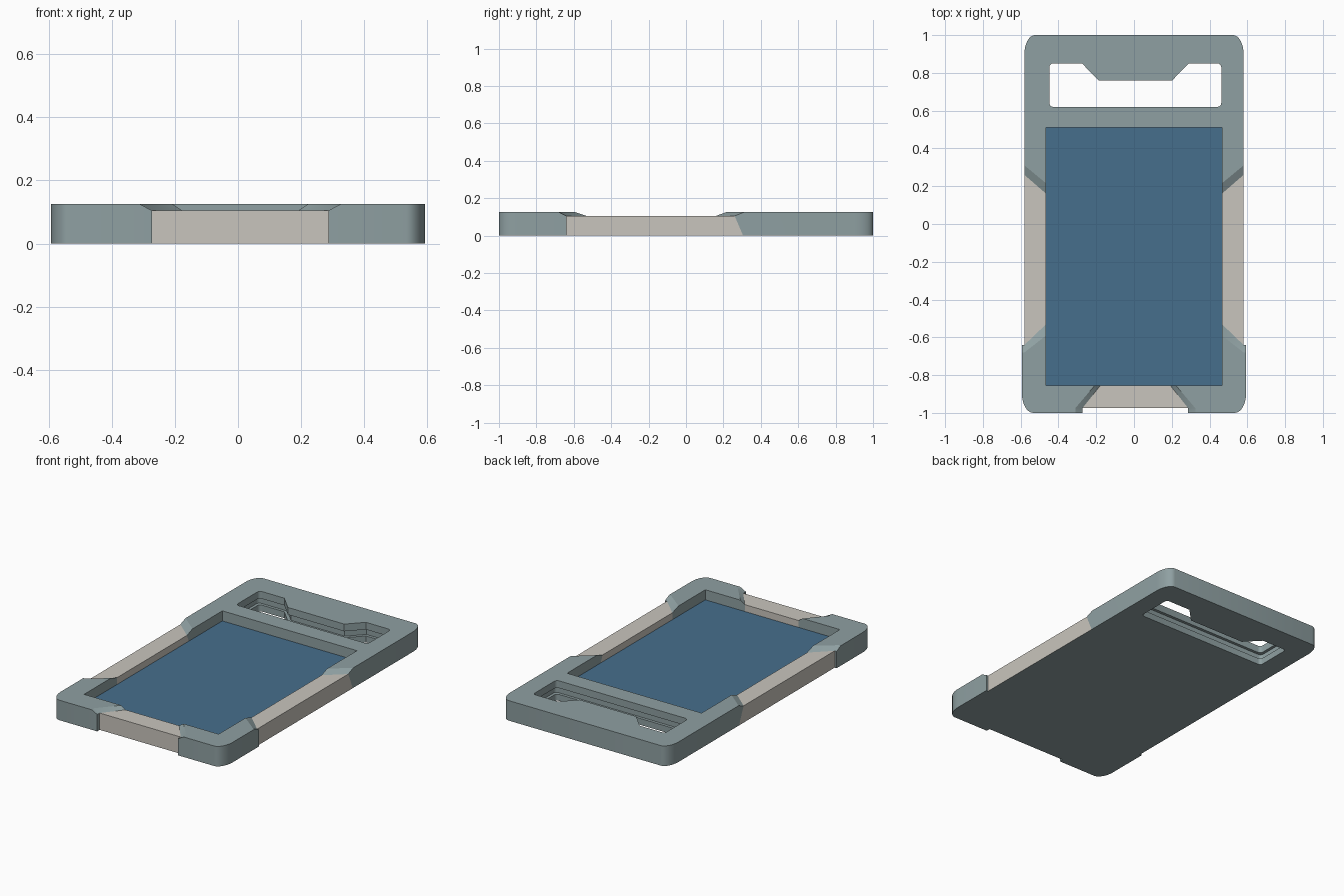
import bpy, bmesh, math

if "Cube" in bpy.data.objects:
    bpy.data.objects.remove(bpy.data.objects["Cube"])

def material(name, rgb):
    m = bpy.data.materials.new(name)
    m.diffuse_color = (*rgb, 1)
    m.use_nodes = True
    m.node_tree.nodes["Principled BSDF"].inputs["Base Color"].default_value = m.diffuse_color
    return m

GREY = material("frame grey", (0.275, 0.352, 0.361))
CREAM = material("grip cream", (0.584, 0.558, 0.509))
BLUE = material("screen blue", (0.061, 0.156, 0.262))
LOW, TOP, SCREEN_Z, OFF = 0.105, 0.125, 0.062, 0.007


def loft(name, levels, mats):
    """Stack matching outlines [(z, points)] into a closed solid."""
    bm = bmesh.new()
    rings = [[bm.verts.new((x, y, z)) for x, y in pts] for z, pts in levels]
    n = len(rings[0])
    for a, b in zip(rings, rings[1:]):
        for i in range(n):
            j = (i + 1) % n
            bm.faces.new((a[i], a[j], b[j], b[i]))
    bm.faces.new(rings[0])
    bm.faces.new(rings[-1])
    bmesh.ops.recalc_face_normals(bm, faces=bm.faces)
    bm.normal_update()
    if len(mats) > 1:  # underside uses the second colour
        for f in bm.faces:
            f.material_index = 1 if f.normal.z < -0.9 else 0
    me = bpy.data.meshes.new(name)
    bm.to_mesh(me)
    bm.free()
    for m in mats:
        me.materials.append(m)
    ob = bpy.data.objects.new(name, me)
    bpy.context.collection.objects.link(ob)
    return ob


def select(ob):
    bpy.ops.object.select_all(action='DESELECT')
    ob.select_set(True)
    bpy.context.view_layer.objects.active = ob


def smooth(ob):
    select(ob)
    bpy.ops.object.shade_smooth_by_angle(angle=math.radians(25))


def arc(cx, cy, rx, ry, a0, a1, n=8):
    out = []
    for i in range(n + 1):
        a = math.radians(a0 + (a1 - a0) * i / n)
        out.append((cx + rx * math.cos(a), cy + ry * math.sin(a)))
    return out


def mirror(pts, s, dx=0.0):
    return [(s * x + dx, y) for x, y in pts]


# back frame with two arms reaching along the screen
def back_outline(outer, inner):
    half = [(0.465, 0.51), (0.465, inner), (0.58, outer)]
    half += arc(0.525, 0.90, 0.055, 0.10, 0, 90)
    return half + mirror(half[::-1], -1)


frame = loft("back_frame", [(0, back_outline(0.305, 0.205)),
                            (LOW, back_outline(0.26, 0.16)),
                            (TOP, back_outline(0.31, 0.215))], [GREY])


# handle opening, with a shallow groove around its inner wall
def opening(g):
    r = 0.02
    half = [(0.195 - g / 2, 0.76 + g), (0.282 - g / 2, 0.85 + g)]
    half += arc(0.455 + g - r, 0.85 + g - r, r, r, 90, 0, 4)
    half += arc(0.455 + g - r, 0.62 - g + r, r, r, 0, -90, 4)
    return mirror(half, 1, OFF) + mirror(half[::-1], -1, OFF)


for name, g, z0, z1 in (("opening_cutter", 0, -0.1, 0.3),
                        ("groove_cutter", 0.018, 0.04, 0.08)):
    cutter = loft(name, [(z0, opening(g)), (z1, opening(g))], [GREY])
    cutter.hide_render = True
    mod = frame.modifiers.new(name, 'BOOLEAN')
    mod.operation, mod.solver, mod.object = 'DIFFERENCE', 'EXACT', cutter
    select(frame)
    bpy.ops.object.modifier_apply(modifier=name)
    bpy.data.objects.remove(cutter)
smooth(frame)


# front corner guards and side grips
def corner_outline(side, inner, cut_out, cut_in):
    pts = [(0.593, side), (0.58, side), (0.465, inner), (0.465, -0.855),
           (cut_in, -0.855), (cut_out, -0.975), (cut_out, -1.0)]
    return pts + arc(0.533, -0.90, 0.06, 0.10, -90, 0)


for s, label in ((1, "right"), (-1, "left")):
    low = corner_outline(-0.64, -0.53, 0.28, 0.185)
    high = corner_outline(-0.68, -0.59, 0.318, 0.215)
    # the front cut is a touch off centre
    shift = lambda pts: [(s * x + (OFF if x < 0.4 else 0), y) for x, y in pts]
    smooth(loft("corner_guard_" + label,
                [(0, shift(low)), (LOW, shift(low)), (TOP, shift(high))], [GREY]))

    def grip(outer, inner):
        return mirror([(0.58, outer), (0.465, inner), (0.465, -0.53), (0.58, -0.64)], s)
    loft("side_grip_" + label, [(0, grip(0.305, 0.205)), (LOW, grip(0.26, 0.16))],
         [CREAM, GREY])

# front grip
front = mirror([(0.28, -0.975), (0.185, -0.855), (-0.185, -0.855), (-0.28, -0.975)], 1, OFF)
loft("front_grip", [(0, front), (LOW, front)], [CREAM, GREY])

# back panel and recessed screen
panel = [(-0.465, -0.855), (0.465, -0.855), (0.465, 0.51), (-0.465, 0.51)]
loft("back_panel", [(0, panel), (SCREEN_Z - 0.008, panel)], [GREY])
loft("screen", [(SCREEN_Z - 0.008, panel), (SCREEN_Z, panel)], [BLUE])
